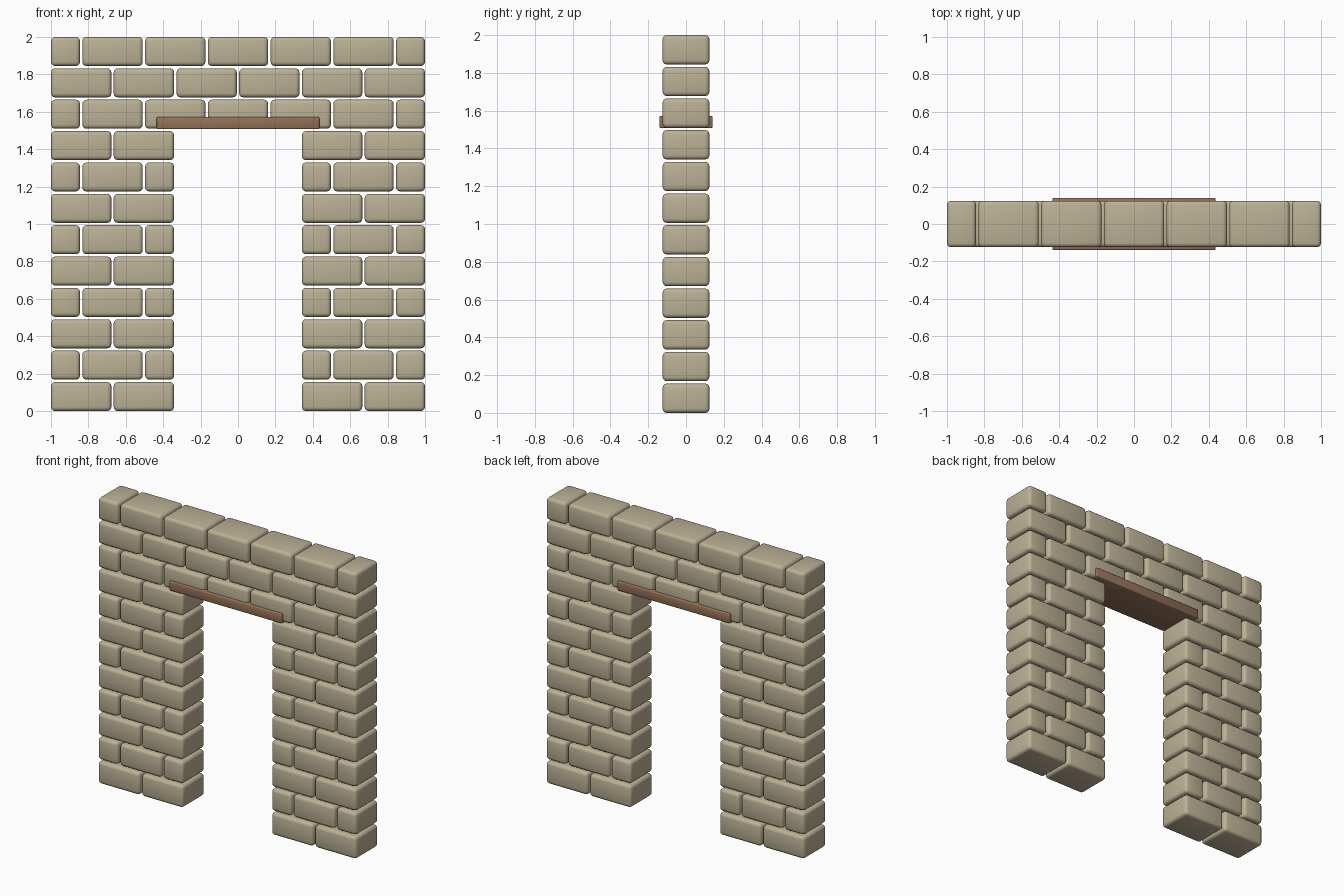
import bpy
import bmesh
from mathutils import Matrix

if "Cube" in bpy.data.objects:
    bpy.data.objects.remove(bpy.data.objects["Cube"])

GAP = 0.0125
STEP_X = (2 + GAP) / 6      # full brick plus joint
STEP_Z = (2 + GAP) / 12     # course plus joint
DEPTH = 0.248
OPEN_COURSES = 9            # courses interrupted by the doorway


def material(name, rgb):
    m = bpy.data.materials.new(name)
    m.diffuse_color = (*rgb, 1)
    m.use_nodes = True
    m.node_tree.nodes["Principled BSDF"].inputs["Base Color"].default_value = m.diffuse_color
    return m


def add_box(bm, x0, x1, y0, y1, z0, z1):
    centre = Matrix.Translation(((x0 + x1) / 2, (y0 + y1) / 2, (z0 + z1) / 2))
    size = Matrix.Diagonal((x1 - x0, y1 - y0, z1 - z0, 1))
    bmesh.ops.create_cube(bm, size=1, matrix=centre @ size)


def finish(bm, name, mat, bevel, segments):
    mesh = bpy.data.meshes.new(name)
    bm.to_mesh(mesh)
    bm.free()
    mesh.materials.append(mat)
    mesh.shade_smooth()
    obj = bpy.data.objects.new(name, mesh)
    bpy.context.collection.objects.link(obj)
    mod = obj.modifiers.new("rounded_edges", 'BEVEL')
    mod.width = bevel
    mod.segments = segments
    return obj


def course_bricks(course):
    """Start and end of each brick, in half-brick steps from the left end."""
    if course % 2 == 0:
        return [(i, i + 2) for i in range(0, 12, 2)]
    return [(0, 1)] + [(i, i + 2) for i in range(1, 11, 2)] + [(11, 12)]


def build_bricks(name, courses, first, last):
    bm = bmesh.new()
    for c in courses:
        for a, b in course_bricks(c):
            a, b = max(a, first), min(b, last)   # cut bricks at the opening
            if a < b:
                add_box(bm, -1 + a * STEP_X / 2, -1 + b * STEP_X / 2 - GAP,
                        -DEPTH / 2, DEPTH / 2,
                        c * STEP_Z, (c + 1) * STEP_Z - GAP)
    return finish(bm, name, stone, 0.022, 3)


stone = material("sandstone", (0.50, 0.44, 0.30))
wood = material("brown_wood", (0.29, 0.165, 0.095))

# Brick piers either side of the doorway, and the wall above it
build_bricks("left_pier", range(OPEN_COURSES), 0, 4)
build_bricks("right_pier", range(OPEN_COURSES), 8, 12)
build_bricks("upper_wall", range(OPEN_COURSES, 12), 0, 12)

# Wooden lintel, slightly proud of the wall on both faces
bm = bmesh.new()
add_box(bm, -0.435, 0.435, -0.14, 0.14, 1.507, 1.572)
finish(bm, "lintel", wood, 0.006, 2)
